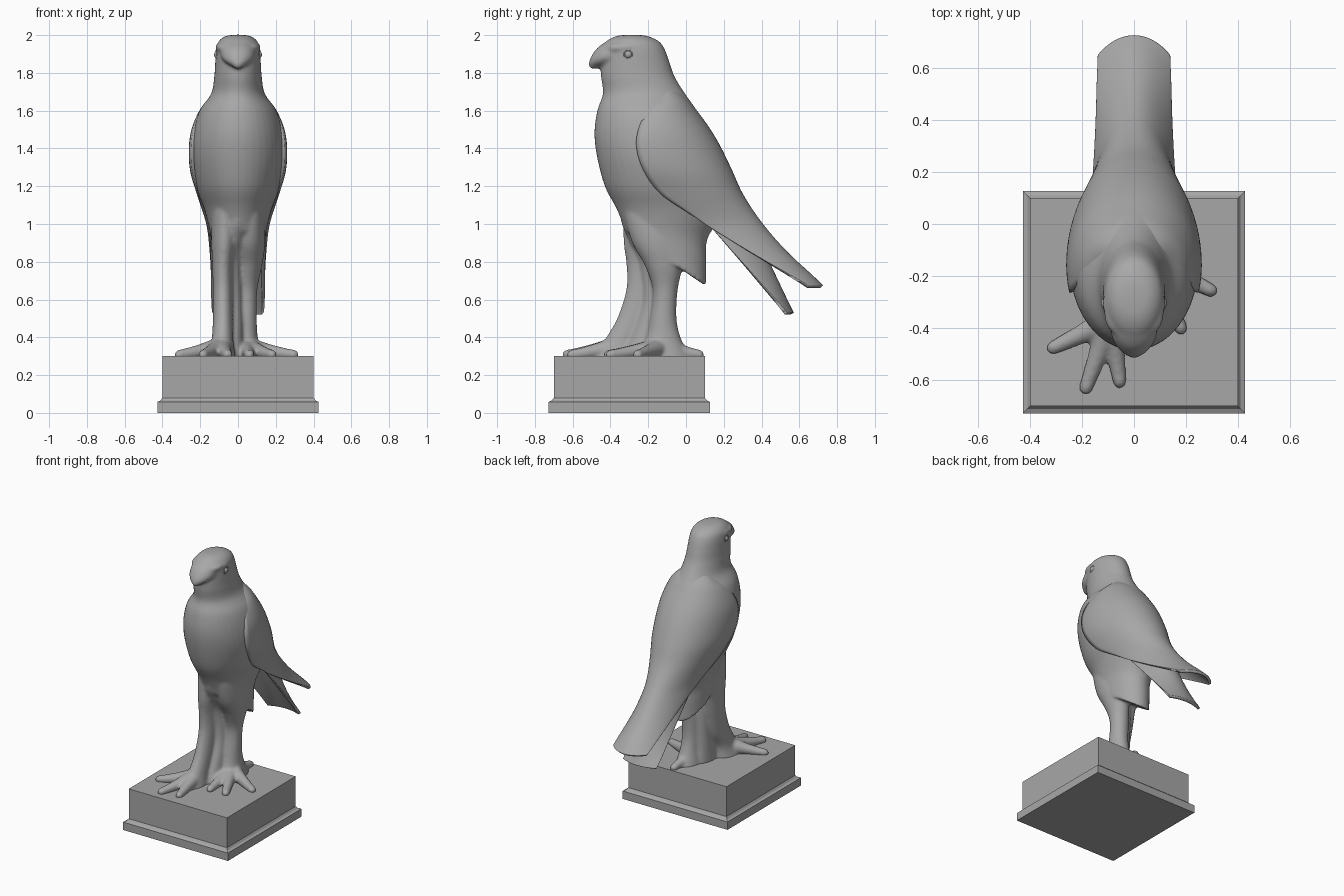
import bpy, bmesh, math
from mathutils import Vector

if "Cube" in bpy.data.objects:
    bpy.data.objects.remove(bpy.data.objects["Cube"])

grey = bpy.data.materials.new("stone_grey")
grey.diffuse_color = (0.39, 0.39, 0.39, 1)
grey.use_nodes = True
grey.node_tree.nodes["Principled BSDF"].inputs["Base Color"].default_value = grey.diffuse_color


def smooth_rows(keys, n=6):
    """Catmull-Rom interpolation through key rows."""
    k = [Vector(r) for r in keys]
    out = []
    for i in range(len(k) - 1):
        p0, p1, p2, p3 = k[max(i - 1, 0)], k[i], k[i + 1], k[min(i + 2, len(k) - 1)]
        for j in range(n):
            t = j / n
            out.append(0.5 * (2 * p1 + (p2 - p0) * t + (2 * p0 - 5 * p1 + 4 * p2 - p3) * t * t
                              + (3 * p1 - p0 - 3 * p2 + p3) * t ** 3))
    return out + [k[-1]]


def shade(ob, angle=40):
    bpy.ops.object.select_all(action='DESELECT')
    ob.select_set(True)
    bpy.context.view_layer.objects.active = ob
    if not ob.data.materials:
        ob.data.materials.append(grey)
    bpy.ops.object.shade_smooth_by_angle(angle=math.radians(angle))


def loft(name, rings, closed=True, angle=40):
    """Skin a list of point rings; closed rings are capped."""
    bm = bmesh.new()
    vs = [[bm.verts.new(p) for p in r] for r in rings]
    n = len(vs[0])
    for a, b in zip(vs, vs[1:]):
        for i in range(n if closed else n - 1):
            j = (i + 1) % n
            bm.faces.new((a[i], a[j], b[j], b[i]))
    if closed:
        bm.faces.new(vs[0])
        bm.faces.new(vs[-1])
    bmesh.ops.recalc_face_normals(bm, faces=bm.faces)
    me = bpy.data.meshes.new(name)
    bm.to_mesh(me)
    bm.free()
    ob = bpy.data.objects.new(name, me)
    bpy.context.collection.objects.link(ob)
    shade(ob, angle)
    return ob


def oval(x, y, z, rx, ry, tilt=0.0, n=40):
    return [(x + rx * math.cos(a), y + ry * math.sin(a), z - tilt * ry * math.sin(a))
            for a in (2 * math.pi * i / n for i in range(n))]


def trunk(name, keys):
    """Rows: z, front y, back y, half width, tilt."""
    return loft(name, [oval(0, (f + b) / 2, z, w, (b - f) / 2, t)
                       for z, f, b, w, t in smooth_rows(keys)])


def shell(name, keys, n=40):
    """Curved feather sheet hugging the body. Rows: z, side edge y, ridge y, half width."""
    rings = []
    for z, e, r, w in smooth_rows(keys):
        low = min(max((1.15 - z) / 0.45, 0), 1)          # flatter arch toward the tips
        wrap = math.radians(90 + 17 * min(max((z - 1.0) / 0.2, 0), 1))
        k = math.cos(wrap)
        c = (e - r * k) / (1 - k)
        ring = []
        for i in range(n + 1):
            t = wrap * (2 * i / n - 1)
            h = math.cos(t)
            h = math.copysign(abs(h) ** (1 + 0.8 * low), h)
            ring.append((w * math.sin(t), c + (r - c) * h, z))
        rings.append(ring)
    ob = loft(name, rings, closed=False)
    m = ob.modifiers.new("thickness", 'SOLIDIFY')
    m.thickness = 0.02
    m.offset = 0
    return ob


def tube(name, pts):
    """Tapered round tube. Points: x, y, z, radius."""
    rows = smooth_rows(pts)
    d = (Vector(pts[-1][:3]) - Vector(pts[0][:3])).normalized()
    u = d.cross(Vector((0, 0, 1))).normalized()
    v = u.cross(d)
    end = rows[-1]
    for s in (0.5, 0.85, 1.0):
        c = Vector(end[:3]) + d * end[3] * s
        rows.append(Vector((*c, max(end[3] * math.sqrt(1 - s * s), 0.002))))
    return loft(name, [[Vector(r[:3]) + r[3] * (u * math.cos(a) + v * math.sin(a))
                        for a in (2 * math.pi * i / 16 for i in range(16))] for r in rows], angle=60)


# Plinth with stepped foot moulding
loft("plinth", [[(sx * h, -0.3 + sy * h, z) for sx, sy in ((-1, -1), (1, -1), (1, 1), (-1, 1))]
                for h, z in ((0.427, 0), (0.427, 0.058), (0.41, 0.066), (0.4, 0.08), (0.4, 0.3))], angle=20)

# Body and head in one sweep
body = trunk("body", [
    (2.002, -0.31, -0.26, 0.02, 0), (1.994, -0.37, -0.2, 0.068, 0),
    (1.965, -0.425, -0.14, 0.104, 0), (1.92, -0.445, -0.11, 0.117, 0),
    (1.85, -0.45, -0.085, 0.121, 0), (1.78, -0.45, -0.06, 0.126, 0),
    (1.69, -0.44, -0.005, 0.142, 0), (1.6, -0.47, 0.058, 0.204, 0),
    (1.48, -0.485, 0.125, 0.238, 0), (1.35, -0.47, 0.185, 0.247, 0),
    (1.2, -0.43, 0.22, 0.222, 0), (1.08, -0.375, 0.2, 0.18, 0.05),
    (0.97, -0.34, 0.115, 0.15, 0.2), (0.88, -0.32, 0.108, 0.138, 0.4),
    (0.805, -0.29, 0.108, 0.13, 0.68)])
flesh = [body]

# Folded wings meeting over the back
shell("wings", [
    (1.72, -0.11, -0.07, 0.07), (1.66, -0.14, -0.002, 0.14), (1.6, -0.2, 0.046, 0.193),
    (1.5, -0.25, 0.118, 0.236), (1.4, -0.26, 0.177, 0.25), (1.28, -0.22, 0.235, 0.243),
    (1.15, -0.12, 0.295, 0.205), (1.0, 0.1, 0.395, 0.158), (0.85, 0.34, 0.525, 0.14),
    (0.72, 0.56, 0.665, 0.134), (0.668, 0.645, 0.718, 0.132)])

# Tail below the wings
shell("tail", [(1.02, 0.1, 0.33, 0.14), (0.78, 0.31, 0.44, 0.134),
               (0.58, 0.485, 0.535, 0.134), (0.525, 0.53, 0.562, 0.13)])

# Legs and the web joining them: x, y, z, half width, half depth
legs = {
    "left_leg": [(-0.07, -0.22, 1.2, 0.06, 0.12), (-0.068, -0.2, 1.05, 0.072, 0.135),
                 (-0.073, -0.2, 0.9, 0.068, 0.13), (-0.08, -0.21, 0.78, 0.056, 0.105),
                 (-0.08, -0.225, 0.65, 0.053, 0.092), (-0.08, -0.27, 0.5, 0.053, 0.095),
                 (-0.083, -0.335, 0.38, 0.058, 0.1), (-0.09, -0.37, 0.28, 0.08, 0.13)],
    "right_leg": [(0.07, -0.2, 1.2, 0.06, 0.13), (0.066, -0.185, 1.05, 0.075, 0.14),
                  (0.06, -0.15, 0.9, 0.084, 0.135), (0.055, -0.118, 0.78, 0.073, 0.1),
                  (0.038, -0.11, 0.65, 0.064, 0.066), (0.036, -0.12, 0.5, 0.063, 0.07),
                  (0.038, -0.12, 0.39, 0.068, 0.095), (0.04, -0.12, 0.28, 0.09, 0.15)],
    "leg_web": [(0, -0.22, 1.15, 0.06, 0.12), (-0.005, -0.2, 1.02, 0.075, 0.145),
                (-0.015, -0.18, 0.92, 0.065, 0.125), (-0.028, -0.165, 0.8, 0.05, 0.08),
                (-0.028, -0.16, 0.6, 0.05, 0.065), (-0.028, -0.19, 0.42, 0.055, 0.09),
                (-0.028, -0.22, 0.28, 0.06, 0.13)]}
for name, keys in legs.items():
    flesh.append(loft(name, [oval(*row) for row in smooth_rows(keys)]))

# Toes spreading from each foot
feet = {"left": ((-0.09, -0.37), [(-0.31, -0.475), (-0.185, -0.63), (-0.055, -0.605)]),
        "right": ((0.04, -0.13), [(0.295, -0.255), (0.18, -0.4), (0.06, -0.41), (0.05, 0.07)])}
for side, ((cx, cy), tips) in feet.items():
    for i, (tx, ty) in enumerate(tips):
        flesh.append(tube(f"{side}_toe_{i + 1}", [
            (cx + (tx - cx) * f, cy + (ty - cy) * f, z, r) for f, z, r in
            ((0, 0.345, 0.06), (0.45, 0.328, 0.04), (0.8, 0.314, 0.031), (1, 0.308, 0.027))]))

# Hooked beak
flesh.append(trunk("beak", [
    (1.965, -0.425, -0.32, 0.06, 0), (1.93, -0.472, -0.3, 0.085, 0),
    (1.885, -0.503, -0.3, 0.09, 0), (1.855, -0.514, -0.36, 0.065, 0),
    (1.838, -0.514, -0.42, 0.035, 0), (1.822, -0.511, -0.46, 0.014, 0)]))

# Eyes with raised rims, and brow ridges
for s, side in ((-1, "left"), (1, "right")):
    bpy.ops.mesh.primitive_uv_sphere_add(segments=20, ring_count=12, radius=0.022,
                                         location=(s * 0.105, -0.305, 1.897))
    bpy.context.object.name = side + "_eye"
    shade(bpy.context.object, 60)
    bpy.ops.mesh.primitive_torus_add(major_radius=0.022, minor_radius=0.004, major_segments=24,
                                     minor_segments=8, location=(s * 0.114, -0.305, 1.897),
                                     rotation=(0, math.pi / 2, -s * 0.1))
    bpy.context.object.name = side + "_eye_rim"
    shade(bpy.context.object, 60)
    flesh.append(tube(side + "_brow", [(s * 0.02, -0.44, 1.925, 0.018), (s * 0.08, -0.39, 1.932, 0.022),
                                       (s * 0.104, -0.31, 1.937, 0.016), (s * 0.104, -0.25, 1.937, 0.01)]))

# Fuse body, legs, toes, beak and brows into one carved surface
bpy.ops.object.select_all(action='DESELECT')
for ob in flesh:
    ob.select_set(True)
bpy.context.view_layer.objects.active = body
bpy.ops.object.join()
fuse = body.modifiers.new("fuse", 'REMESH')
fuse.mode = 'VOXEL'
fuse.voxel_size = 0.009
fuse.use_smooth_shade = True
soft = body.modifiers.new("soften", 'SMOOTH')
soft.factor = 0.5
soft.iterations = 10
